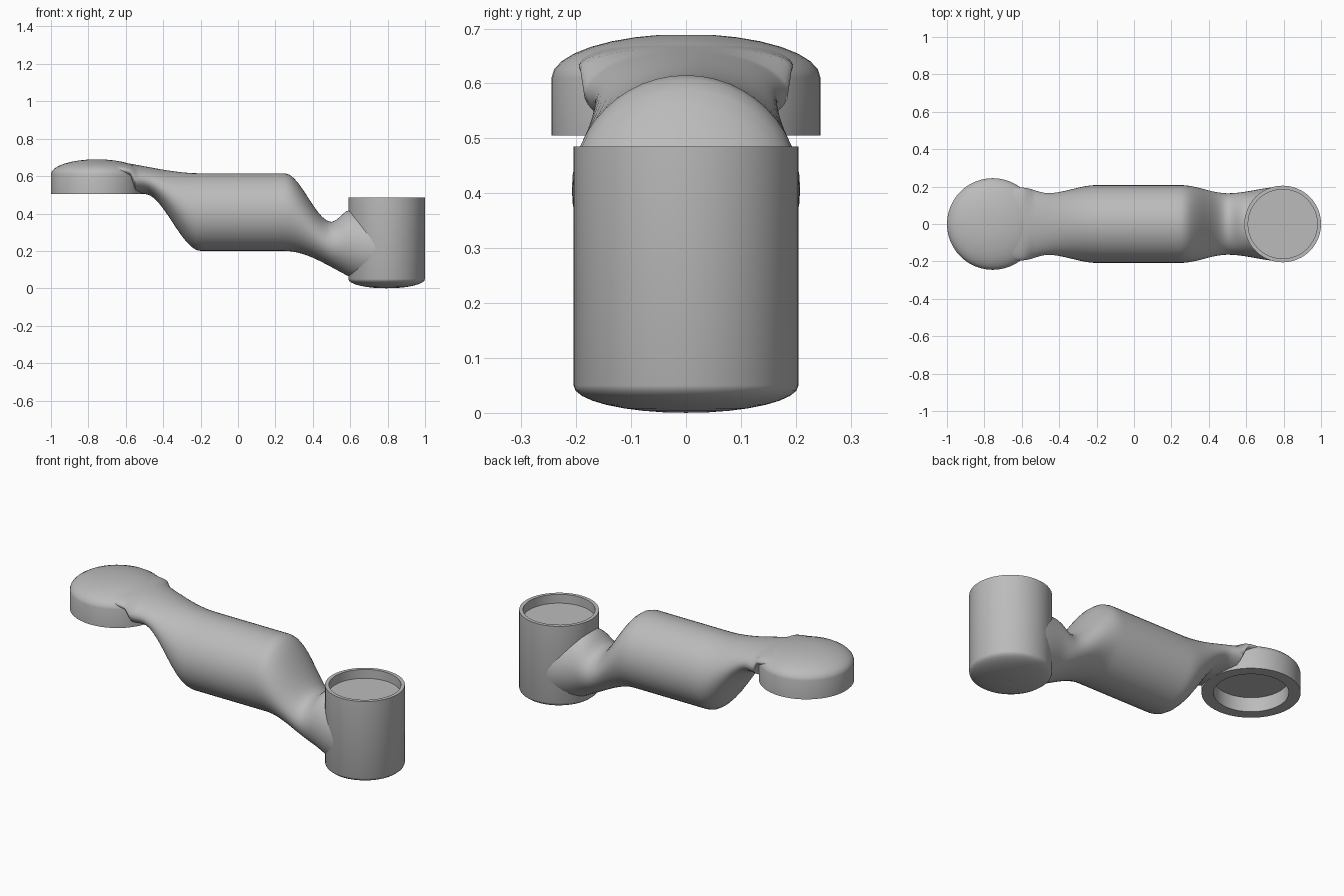
import bpy
import bmesh
from math import cos, sin, pi, tau, radians

cube = bpy.data.objects.get("Cube")
if cube:
    bpy.data.objects.remove(cube)

SIDES = 48
ANGLES = [tau * i / SIDES for i in range(SIDES)]

grey = bpy.data.materials.new("mid grey")
grey.use_nodes = True
grey.diffuse_color = (0.5, 0.5, 0.5, 1)
grey.node_tree.nodes["Principled BSDF"].inputs["Base Color"].default_value = grey.diffuse_color


def skin(name, rings, sharp_angle):
    """Join rings of points into one closed, smooth-shaded surface."""
    bm = bmesh.new()
    loops = [[bm.verts.new(point) for point in ring] for ring in rings]
    for lower, upper in zip(loops, loops[1:]):
        for i in range(SIDES):
            j = (i + 1) % SIDES
            bm.faces.new((lower[i], lower[j], upper[j], upper[i]))
    bm.faces.new(loops[0])
    bm.faces.new(loops[-1])
    bmesh.ops.recalc_face_normals(bm, faces=bm.faces)
    mesh = bpy.data.meshes.new(name)
    bm.to_mesh(mesh)
    bm.free()
    mesh.materials.append(grey)
    obj = bpy.data.objects.new(name, mesh)
    bpy.context.collection.objects.link(obj)
    bpy.ops.object.select_all(action='DESELECT')
    obj.select_set(True)
    bpy.context.view_layer.objects.active = obj
    bpy.ops.object.shade_smooth_by_angle(angle=radians(sharp_angle))


def lathe(name, center_x, profile):
    """Spin a (radius, height) profile around an upright axis."""
    skin(name, [[(center_x + radius * cos(a), radius * sin(a), z) for a in ANGLES]
                for radius, z in profile], sharp_angle=30)


def dome(radius, base_z, rise, steps=8):
    """Elliptical profile from the rim almost to the axis; negative rise hangs down."""
    quarter = [pi / 2 * i / steps for i in range(steps)]
    return [(radius * cos(a), base_z + rise * sin(a)) for a in quarter]


def eased(keys, x):
    """Blend smoothly between (position, value) keys, holding the end values."""
    if x <= keys[0][0]:
        return keys[0][1]
    for (start, before), (end, after) in zip(keys, keys[1:]):
        if x <= end:
            t = (x - start) / (end - start)
            return before + (after - before) * t * t * (3 - 2 * t)
    return keys[-1][1]


def arm_section(x):
    """Elliptical cross-section of the arm at x."""
    top, low, half_width = (eased(keys, x) for keys in (arm_top, arm_underside, arm_width))
    middle, half_height = (top + low) / 2, (top - low) / 2
    return [(x, half_width * cos(a), middle + half_height * sin(a)) for a in ANGLES]


# Domed end cap with a round socket underneath
cap_radius, socket_radius = 0.245, 0.186
cap_bottom, socket_roof = 0.505, 0.585
lathe("end_cap", cap_radius - 1, [
    (socket_radius, socket_roof), (socket_radius, cap_bottom), (cap_radius, cap_bottom),
    *dome(cap_radius, base_z=0.61, rise=0.08)])

# Upright cup with a rounded base and a shallow recess on top
cup_radius, recess_radius = 0.205, 0.185
cup_rim, recess_floor = 0.485, 0.435
lathe("joint_cup", 1 - cup_radius, [
    *reversed(dome(cup_radius, base_z=0.05, rise=-0.05)),
    (cup_radius, cup_rim), (recess_radius, cup_rim), (recess_radius, recess_floor)])

# Cranked arm, running from inside the cap to inside the cup
arm_top = [(-0.8, 0.69), (-0.2, 0.615), (0.25, 0.615), (0.5, 0.355), (0.6, 0.42)]
arm_underside = [(-0.58, 0.59), (-0.55, cap_bottom), (-0.5, cap_bottom),
                 (-0.2, 0.2), (0.25, 0.2), (0.8, 0)]
arm_width = [(-0.6, 0.195), (-0.46, 0.165), (-0.2, 0.208), (0.25, 0.208),
             (0.5, 0.164), (0.8, 0.2)]
arm_start, arm_end, arm_steps = -0.75, 0.8, 62
skin("arm_body", [arm_section(arm_start + (arm_end - arm_start) * i / arm_steps)
                  for i in range(arm_steps + 1)], sharp_angle=50)
